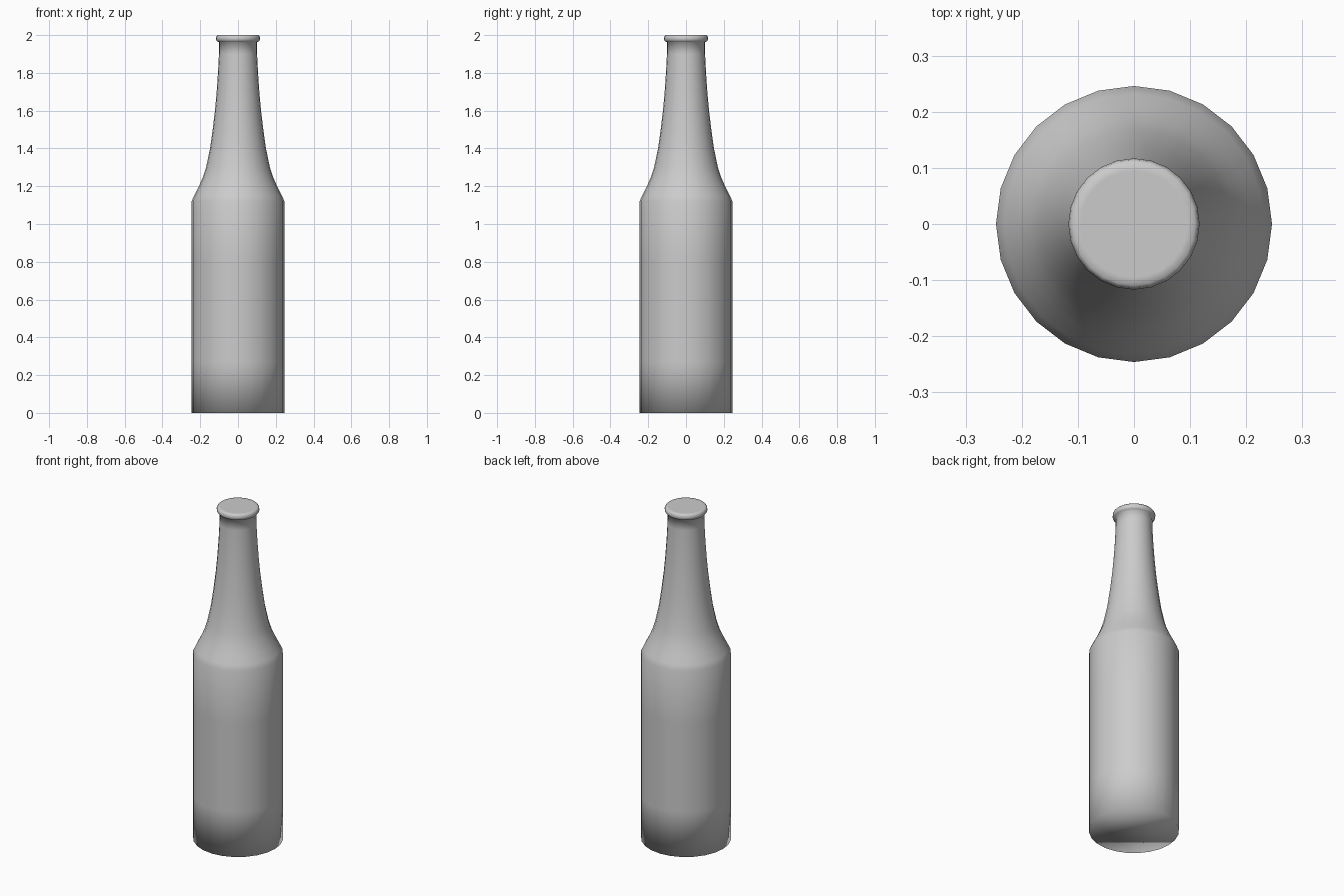
import bpy, bmesh
from math import cos, sin, tau

if "Cube" in bpy.data.objects:
    bpy.data.objects.remove(bpy.data.objects["Cube"])

SIDES = 24

# Bottle outline as (radius, height), bottom to top
PROFILE = [
    (0.246, 0.0), (0.246, 0.27), (0.246, 0.80), (0.246, 1.12),
    (0.232, 1.15), (0.207, 1.20), (0.185, 1.25), (0.169, 1.30),
    (0.148, 1.40), (0.134, 1.50), (0.122, 1.60), (0.113, 1.70),
    (0.106, 1.80), (0.101, 1.90), (0.100, 1.962),
    # rolled lip
    (0.110, 1.966), (0.116, 1.974), (0.117, 1.983), (0.115, 1.993),
    (0.109, 2.0), (0.095, 2.0),
]


def lathe(name, profile, sides):
    bm = bmesh.new()
    rings = [[bm.verts.new((r * cos(tau * i / sides), r * sin(tau * i / sides), z))
              for i in range(sides)] for r, z in profile]
    for low, high in zip(rings, rings[1:]):
        for i in range(sides):
            j = (i + 1) % sides
            bm.faces.new((low[i], low[j], high[j], high[i]))
    # closed base and mouth
    bm.faces.new(rings[0][::-1])
    bm.faces.new(rings[-1])
    for f in bm.faces:
        f.smooth = True
    mesh = bpy.data.meshes.new(name)
    bm.to_mesh(mesh)
    bm.free()
    obj = bpy.data.objects.new(name, mesh)
    bpy.context.collection.objects.link(obj)
    return obj


# Whole bottle, smooth across the base edge as well
lathe("bottle", PROFILE, SIDES)
